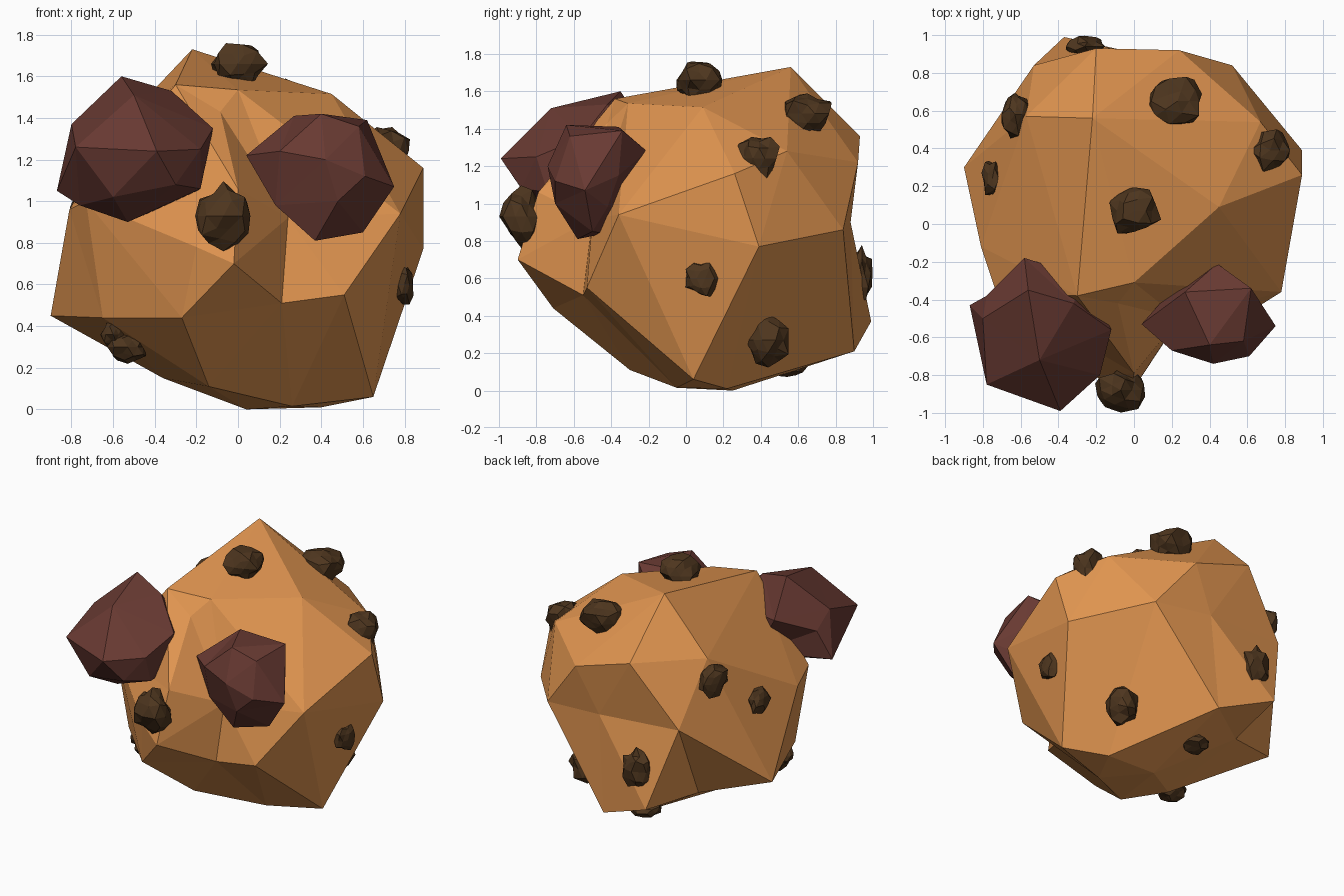
import bpy, bmesh, random
from mathutils import Vector

random.seed(7)


def material(name, rgb):
    m = bpy.data.materials.new(name)
    m.diffuse_color = (*rgb, 1)
    return m


DOUGH = material("dough", (0.75, 0.30, 0.08))
DARK = material("dark_lump", (0.14, 0.042, 0.032))
CHIP = material("chocolate", (0.075, 0.036, 0.013))


def finish(bm, name, mat):
    bmesh.ops.recalc_face_normals(bm, faces=bm.faces)
    me = bpy.data.meshes.new(name)
    bm.to_mesh(me)
    bm.free()
    me.materials.append(mat)
    ob = bpy.data.objects.new(name, me)
    bpy.context.collection.objects.link(ob)
    return ob


def faceted_rock(name, centre, corners, mat):
    """Wrap corners with triangles: hull their directions, then restore radii."""
    bm = bmesh.new()
    c = Vector(centre)
    verts = [bm.verts.new((Vector(p) - c).normalized()) for p in corners]
    bmesh.ops.convex_hull(bm, input=verts)
    for v, p in zip(verts, corners):
        v.co = p
    return finish(bm, name, mat)


def chip(name, centre, radii):
    bm = bmesh.new()
    bmesh.ops.create_icosphere(bm, subdivisions=2, radius=1)
    for v in bm.verts:
        k = random.uniform(0.74, 1.14)
        v.co = [c + r * k * a for c, r, a in zip(centre, radii, v.co)]
    return finish(bm, name, CHIP)


# Body: irregular low-poly dough ball with a blunt snout
faceted_rock("body", (0, 0.1, 0.85), [
    # crown
    (-.22, .56, 1.73), (-.30, -.38, 1.56), (.45, .09, 1.515), (0, -.31, 1.535),
    # right side
    (.89, .26, 1.16), (.78, -.36, .94), (.89, .39, .77), (.67, .54, 1.28),
    (.65, .04, .06), (.51, -.53, .55),
    # back
    (.52, .84, .86), (.24, .92, 1.22), (-.20, .93, 1.36), (.08, .88, .90),
    (-.37, .99, .37), (.03, .90, .21), (-.53, .84, .93),
    # left side
    (-.57, .57, 1.36), (-.90, .30, .45), (-.65, -.32, .44),
    (-.81, -.12, .96), (-.73, -.36, 1.0),
    # snout and front
    (-.085, -.42, 1.43), (0, -.79, 1.06), (-.02, -.90, .70), (-.20, -.81, .78),
    (.24, -.50, .92), (.21, -.55, .51), (-.27, -.71, .44),
    # underside, with a shallow dent at the back left
    (.04, .25, 0), (.40, .22, .01), (.26, -.05, .015),
    (-.14, -.30, .11), (-.36, -.08, .15), (-.45, .50, .33),
], DOUGH)

# Two large dark lumps on the upper front
faceted_rock("left_eye", (-.5, -.58, 1.25), [
    (-.56, -.35, 1.60), (-.80, -.50, 1.37), (-.32, -.42, 1.53),
    (-.12, -.56, 1.35), (-.18, -.74, 1.06), (-.53, -.62, .90),
    (-.87, -.43, 1.05), (-.78, -.85, 1.26), (-.39, -.99, 1.24),
    (-.58, -.18, 1.35), (-.50, -.72, 1.51), (-.60, -.84, 1.02),
    (-.18, -.80, 1.25), (-.40, -.25, 1.05), (-.23, -.50, 1.03),
    (-.30, -.88, 1.08), (-.76, -.60, .98), (-.78, -.38, 1.25),
    (-.26, -.28, 1.32),
], DARK)
faceted_rock("right_eye", (.4, -.48, 1.13), [
    (.04, -.53, 1.22), (.27, -.36, 1.41), (.40, -.64, 1.42),
    (.62, -.34, 1.39), (.63, -.36, 1.15), (.75, -.54, 1.07),
    (.60, -.50, .85), (.37, -.58, .81), (.18, -.58, .98),
    (.61, -.70, 1.12), (.42, -.74, 1.20), (.20, -.67, 1.24),
    (.44, -.21, 1.28), (.40, -.30, 1.0), (.38, -.43, .84),
    (.48, -.70, 1.0), (.58, -.62, 1.36), (.20, -.35, 1.15),
    (.62, -.42, .98),
], DARK)

# Chocolate chips: centre and radii
CHIPS = {
    "top_chip": ((0, .07, 1.66), (.14, .14, .12)),
    "nose_chip": ((-.07, -.88, .93), (.14, .11, .16)),
    "crown_back_chip": ((.23, .65, 1.48), (.15, .14, .12)),
    "right_upper_chip": ((.72, .39, 1.24), (.12, .12, .13)),
    "right_middle_chip": ((.80, .08, .60), (.05, .09, .10)),
    "right_lower_chip": ((.48, .44, .27), (.12, .12, .13)),
    "underside_chip": ((-.06, .54, .13), (.11, .10, .06)),
    "back_chip": ((-.26, .94, .62), (.11, .06, .14)),
    "left_upper_chip": ((-.63, .58, 1.23), (.08, .14, .12)),
    "left_middle_chip": ((-.75, .24, .97), (.06, .10, .09)),
    "left_front_chip": ((-.60, -.27, .36), (.06, .06, .07)),
    "left_front_chip_tail": ((-.53, -.25, .30), (.10, .09, .08)),
}
for name, (centre, radii) in CHIPS.items():
    chip(name, centre, radii)
